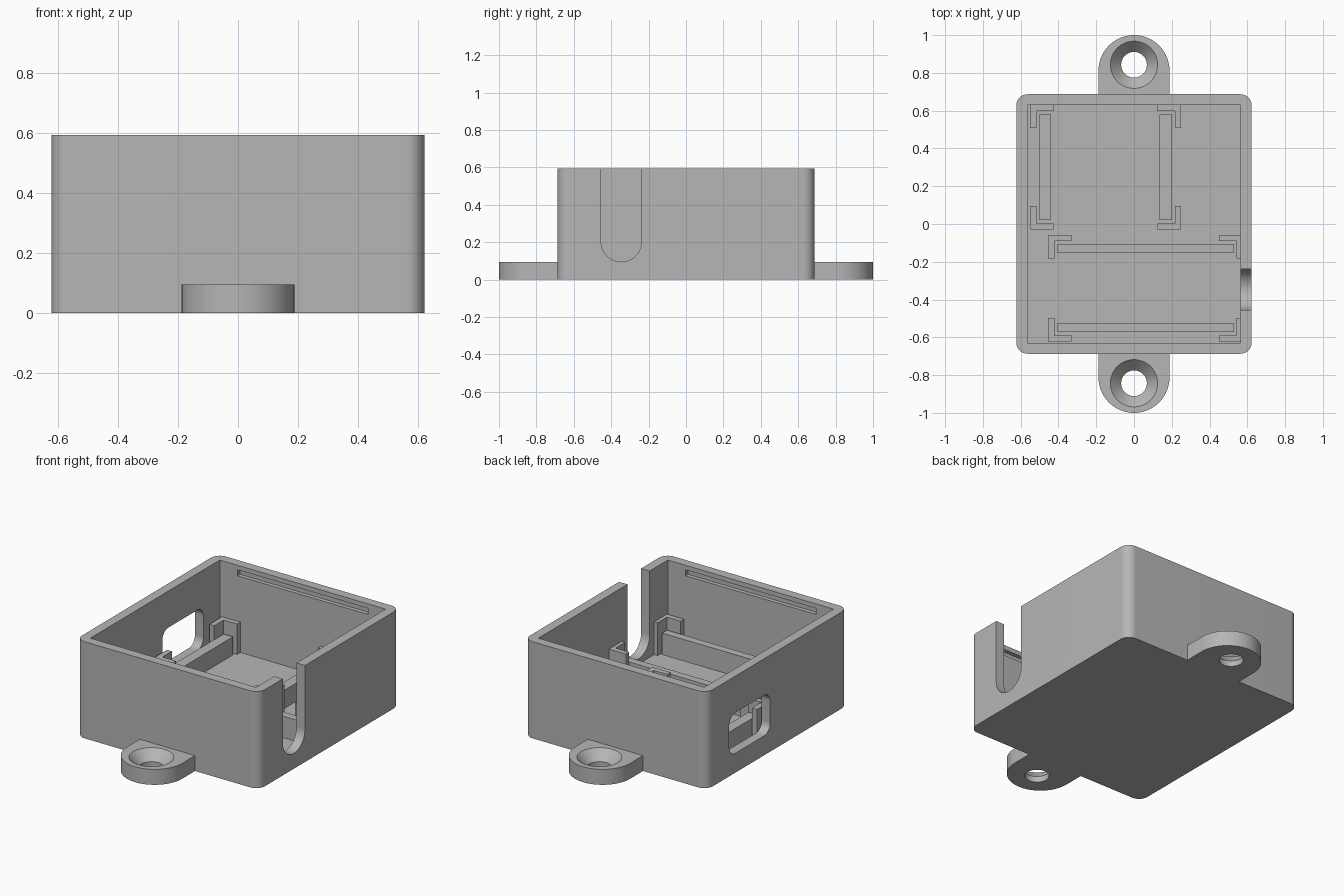
import bpy, bmesh, math
from mathutils import Matrix, Vector

if "Cube" in bpy.data.objects:
    bpy.data.objects.remove(bpy.data.objects["Cube"])

grey = bpy.data.materials.new("grey_plastic")
grey.diffuse_color = (0.47, 0.47, 0.47, 1)
grey.use_nodes = True
grey.node_tree.nodes["Principled BSDF"].inputs["Base Color"].default_value = grey.diffuse_color

WALL_X, WALL_Y, HEIGHT = 0.623, 0.687, 0.595
IN_X, IN_Y, FLOOR = 0.565, 0.63, 0.063
TAB_R, TAB_Y, TAB_H = 0.188, 0.812, 0.095


def finish(name, bm):
    bmesh.ops.recalc_face_normals(bm, faces=bm.faces)
    me = bpy.data.meshes.new(name)
    bm.to_mesh(me)
    bm.free()
    me.materials.append(grey)
    ob = bpy.data.objects.new(name, me)
    bpy.context.collection.objects.link(ob)
    return ob


def prism(name, pts, lo, hi, along_x=False):
    """Extrude a 2D outline along z, or along x with (y, z) points."""
    bm = bmesh.new()
    place = (lambda p: (lo, p[0], p[1])) if along_x else (lambda p: (p[0], p[1], lo))
    face = bm.faces.new([bm.verts.new(place(p)) for p in pts])
    ext = bmesh.ops.extrude_face_region(bm, geom=[face])["geom"]
    move = Vector((hi - lo, 0, 0)) if along_x else Vector((0, 0, hi - lo))
    bmesh.ops.translate(bm, vec=move, verts=[v for v in ext if isinstance(v, bmesh.types.BMVert)])
    return finish(name, bm)


def rect(x0, x1, y0, y1):
    return [(x0, y0), (x1, y0), (x1, y1), (x0, y1)]


def arc(cx, cy, r, a0, a1, n=16):
    return [(cx + r * math.cos(math.radians(a0 + (a1 - a0) * i / n)),
             cy + r * math.sin(math.radians(a0 + (a1 - a0) * i / n))) for i in range(n + 1)]


def rounded(x0, x1, y0, y1, r, n=16):
    return (arc(x1 - r, y1 - r, r, 0, 90, n) + arc(x0 + r, y1 - r, r, 90, 180, n)
            + arc(x0 + r, y0 + r, r, 180, 270, n) + arc(x1 - r, y0 + r, r, 270, 360, n))


def cut(ob, cutters):
    for c in cutters:
        c.hide_render = True
        m = ob.modifiers.new("cut", 'BOOLEAN')
        m.operation, m.solver, m.object = 'DIFFERENCE', 'EXACT', c
    dg = bpy.context.evaluated_depsgraph_get()
    me = bpy.data.meshes.new_from_object(ob.evaluated_get(dg))
    ob.modifiers.clear()
    ob.data = me
    for c in cutters:
        bpy.data.objects.remove(c)


def cone(name, x, y, z0, z1, r0, r1):
    bm = bmesh.new()
    bmesh.ops.create_cone(bm, cap_ends=True, segments=64, radius1=r0, radius2=r1, depth=z1 - z0,
                          matrix=Matrix.Translation((x, y, (z0 + z1) / 2)))
    return finish(name, bm)


# Open box with cable slot, side window and two lid grooves
box = prism("case_body", rounded(-WALL_X, WALL_X, -WALL_Y, WALL_Y, 0.06), 0, HEIGHT)
slot_y, slot_r = -0.346, 0.108
slot = [(slot_y + slot_r, 0.8), (slot_y - slot_r, 0.8)] + arc(slot_y, 0.095 + slot_r, slot_r, 180, 360, 32)
cutters = [
    prism("cavity", rect(-IN_X, IN_X, -IN_Y, IN_Y), FLOOR, 0.8),
    prism("slot_cutter", slot, 0.55, 0.75, True),
    prism("window_cutter", rounded(0.07, 0.47, 0.12, 0.37, 0.06), -0.75, -0.545, True),
]
for s in (-1, 1):
    y0, y1 = sorted((s * (IN_Y - 0.02), s * (IN_Y + 0.025)))
    cutters.append(prism("groove_cutter", rect(-0.445, 0.445, y0, y1), 0.53, 0.567))
cut(box, cutters)
smooth = [box]

# Countersunk mounting tabs
for s, side in ((-1, "front"), (1, "back")):
    outline = [(-TAB_R, 0.66), (TAB_R, 0.66)] + arc(0, TAB_Y, TAB_R, 0, 180, 40)
    tab = prism(side + "_mounting_tab", [(x, s * y) for x, y in outline], 0, TAB_H)
    hy = s * 0.843
    cut(tab, [cone("hole", 0, hy, -0.1, 0.2, 0.068, 0.068),
              cone("sink", 0, hy, 0.035, TAB_H + 0.001, 0.068, 0.126)])
    smooth.append(tab)


# Corner brackets that hold a circuit board
def brackets(name, x0, x1, y0, y1, top, arm=0.125, t=0.033):
    for cx, sx in ((x0, 1), (x1, -1)):
        for cy, sy in ((y0, 1), (y1, -1)):
            ell = [(0, 0), (arm, 0), (arm, t), (t, t), (t, arm), (0, arm)]
            prism(name, [(cx + sx * a, cy + sy * b) for a, b in ell], FLOOR - 0.01, top)


brackets("rear_board_bracket", -0.55, 0.25, -0.03, 0.632, 0.25)
brackets("front_board_bracket", -0.455, 0.575, -0.622, -0.057, 0.265)

# Support rails under the boards
for x in (-0.472, 0.168):
    prism("rear_board_rail", rect(x - 0.032, x + 0.032, 0.02, 0.58), FLOOR - 0.01, 0.175)
for y in (-0.13, -0.548):
    prism("front_board_rail", rect(-0.405, 0.53, y - 0.024, y + 0.024), FLOOR - 0.01, 0.195)

# Smooth the rounded parts, keep edges sharp
for ob in smooth:
    ob.select_set(True)
bpy.context.view_layer.objects.active = box
bpy.ops.object.shade_smooth_by_angle(angle=math.radians(30))
